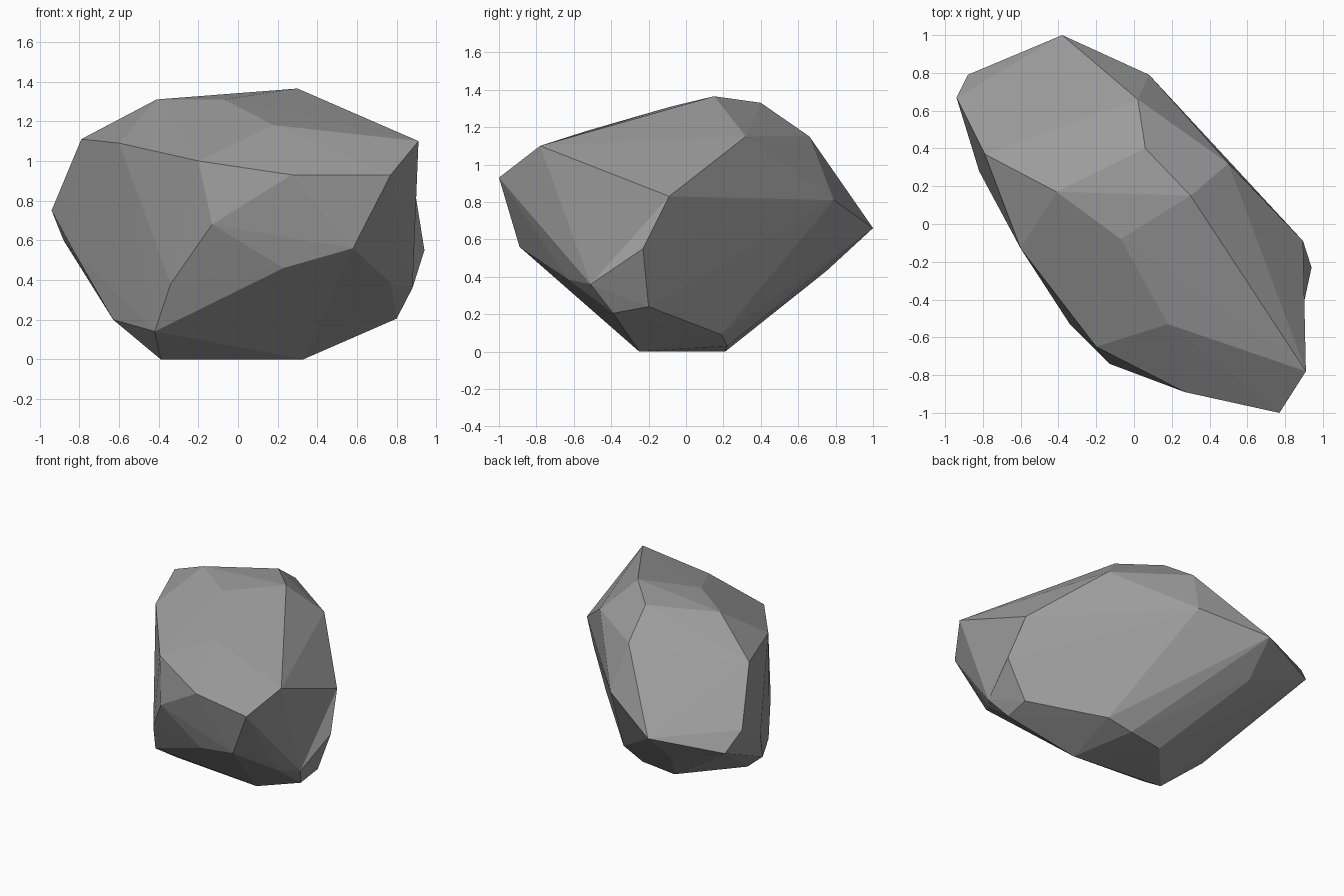
import bpy, bmesh
from mathutils import Vector

if "Cube" in bpy.data.objects:
    bpy.data.objects.remove(bpy.data.objects["Cube"])

# Corner points of the boulder, grouped by height
crown = [(.06, .40, 1.33), (.30, .15, 1.365), (-.07, -.08, 1.31), (-.41, .17, 1.31),
         (.18, -.53, 1.18), (.02, .66, 1.15), (.50, .32, 1.15), (-.79, .37, 1.11),
         (-.60, -.13, 1.09), (.91, -.78, 1.10), (-.20, -.65, 1.0)]
belt = [(-.38, 1.0, .66), (.08, .79, .81), (.895, -.09, .83), (.94, -.23, .55),
        (.77, -1.0, .93), (.27, -.89, .93), (-.88, .79, .60), (-.94, .67, .75),
        (-.82, .28, .53), (-.13, -.74, .68), (.58, -.89, .56)]
base = [(-.34, -.53, .38), (.77, -.63, .385), (.88, -.51, .36), (.80, -.39, .205),
        (.23, -.77, .46), (.81, -.20, .24), (-.42, -.39, .14), (-.63, -.02, .20),
        (-.40, .75, .43), (.39, .19, .09), (.21, .22, .03),
        (.33, -.25, 0), (-.39, -.18, 0), (-.05, .21, 0)]

# Wrap the points in a faceted skin
bm = bmesh.new()
for p in crown + belt + base:
    bm.verts.new(p)
res = bmesh.ops.convex_hull(bm, input=bm.verts[:])
loose = [v for v in bm.verts if not v.link_faces]
bmesh.ops.delete(bm, geom=loose, context='VERTS')


def nearest(p):
    return min(bm.verts, key=lambda v: (v.co - Vector(p)).length)


# Turn one edge on the right side to make its shallow hollow
a, b = nearest((.94, -.23, .55)), nearest((.91, -.78, 1.10))
ridge = [e for e in a.link_edges if e.other_vert(a) == b]
if ridge:
    bmesh.ops.rotate_edges(bm, edges=ridge, use_ccw=False)
bmesh.ops.recalc_face_normals(bm, faces=bm.faces[:])

mesh = bpy.data.meshes.new("boulder")
bm.to_mesh(mesh)
bm.free()

# Plain grey stone
stone = bpy.data.materials.new("grey_stone")
stone.diffuse_color = (.33, .33, .33, 1)
stone.use_nodes = True
stone.node_tree.nodes["Principled BSDF"].inputs["Base Color"].default_value = stone.diffuse_color
mesh.materials.append(stone)
boulder = bpy.data.objects.new("boulder", mesh)
bpy.context.collection.objects.link(boulder)
